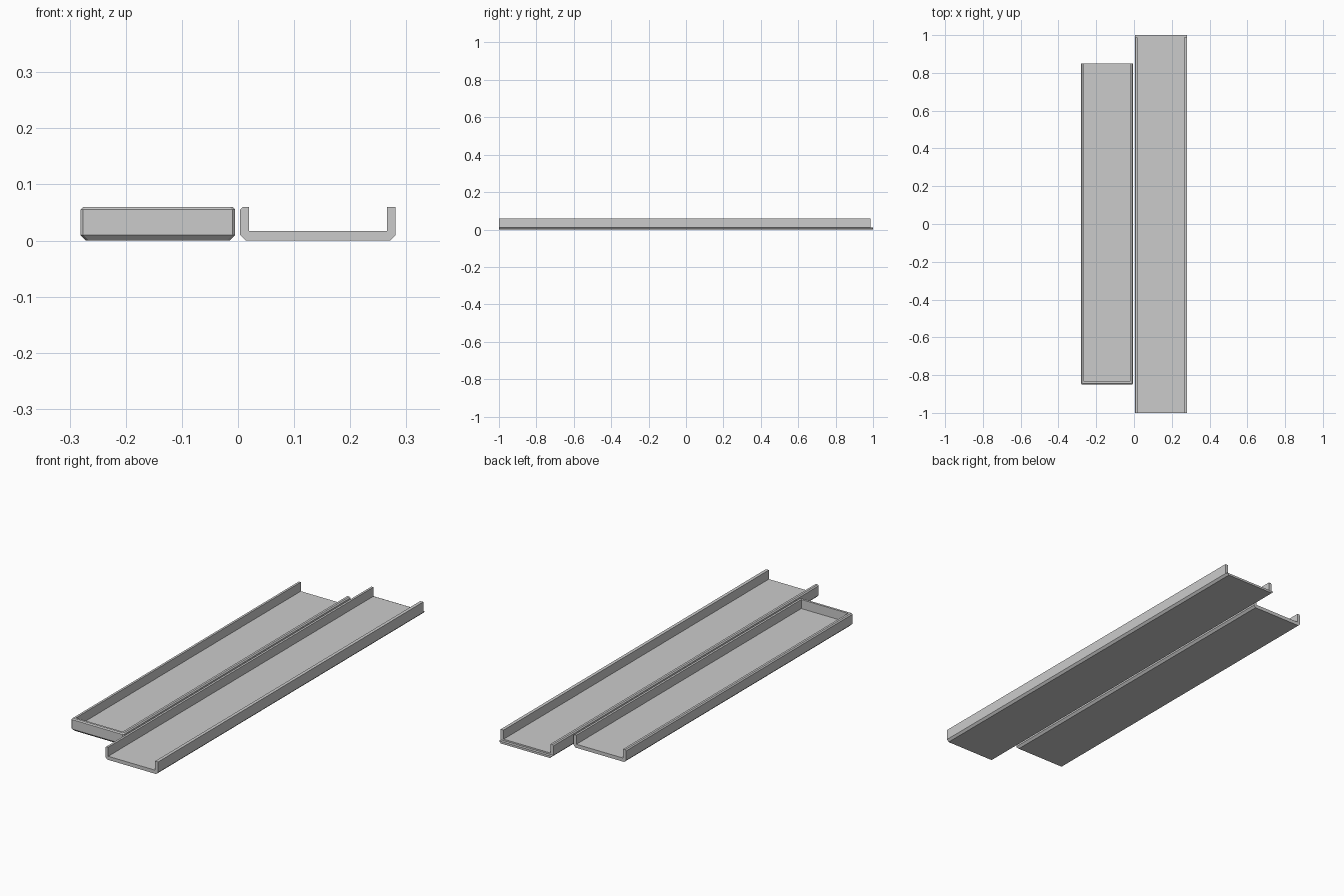
import bpy, bmesh

if "Cube" in bpy.data.objects:
    bpy.data.objects.remove(bpy.data.objects["Cube"])

grey = bpy.data.materials.new("plain grey")
grey.diffuse_color = (0.6, 0.6, 0.6, 1)
grey.use_nodes = True
grey.node_tree.nodes["Principled BSDF"].inputs["Base Color"].default_value = grey.diffuse_color


def make_object(name, bm):
    bmesh.ops.recalc_face_normals(bm, faces=bm.faces)
    mesh = bpy.data.meshes.new(name)
    bm.to_mesh(mesh)
    bm.free()
    obj = bpy.data.objects.new(name, mesh)
    bpy.context.collection.objects.link(obj)
    mesh.materials.append(grey)
    return obj


def loft(name, rings):
    """Solid skin through a stack of equal-length closed rings."""
    bm = bmesh.new()
    loops = [[bm.verts.new(p) for p in ring] for ring in rings]
    n = len(loops[0])
    for a, b in zip(loops, loops[1:]):
        for i in range(n):
            j = (i + 1) % n
            bm.faces.new((a[i], a[j], b[j], b[i]))
    bm.faces.new(loops[0])
    bm.faces.new(loops[-1])
    return make_object(name, bm)


def box(name, x0, x1, y0, y1, z0, z1):
    return loft(name, [[(x0, y0, z), (x1, y0, z), (x1, y1, z), (x0, y1, z)]
                       for z in (z0, z1)])


def cut(obj, cutter):
    mod = obj.modifiers.new("cut", 'BOOLEAN')
    mod.operation = 'DIFFERENCE'
    mod.solver = 'EXACT'
    mod.object = cutter
    cutter.hide_render = True
    cutter.hide_viewport = True


HEIGHT, FLOOR, WALL = 0.06, 0.017, 0.0155
CHAMFER, SMALL = 0.01, 0.005

# Short tray: chamfered block, hollowed out and left open at the back
X0, X1, Y0, Y1 = -0.281, -0.005, -0.85, 0.85


def tray_ring(z, d):
    c = SMALL
    return [(X0 + d, Y1, z), (X0 + d, Y0 + c + d, z), (X0 + c + d, Y0 + d, z),
            (X1 - c - d, Y0 + d, z), (X1 - d, Y0 + c + d, z), (X1 - d, Y1, z)]


short_tray = loft("short_tray", [
    tray_ring(0, CHAMFER), tray_ring(CHAMFER, 0),
    tray_ring(HEIGHT - SMALL, 0), tray_ring(HEIGHT, SMALL)])
cut(short_tray, box("short_tray_cutter", X0 + WALL, X1 - WALL,
                    Y0 + WALL, Y1 + 0.1, FLOOR, HEIGHT + 0.1))

# Long tray: channel profile drawn along y, open at both ends
A, B = 0.004, 0.281
profile = [(A + CHAMFER, 0), (B - CHAMFER, 0), (B, CHAMFER), (B, HEIGHT),
           (B - WALL, HEIGHT), (B - WALL, FLOOR), (A + WALL, FLOOR),
           (A + WALL, HEIGHT), (A + SMALL, HEIGHT), (A, HEIGHT - SMALL),
           (A, CHAMFER)]
LIP = 0.987
loft("long_tray", [[(x, y, z) for x, z in profile] for y in (-1, LIP)])

# Thin lip continuing the floor at the back end
lip = [(A + CHAMFER, 0), (B - CHAMFER, 0), (B, CHAMFER), (A, CHAMFER)]
loft("long_tray_lip", [[(x, y, z) for x, z in lip] for y in (LIP, 1)])
